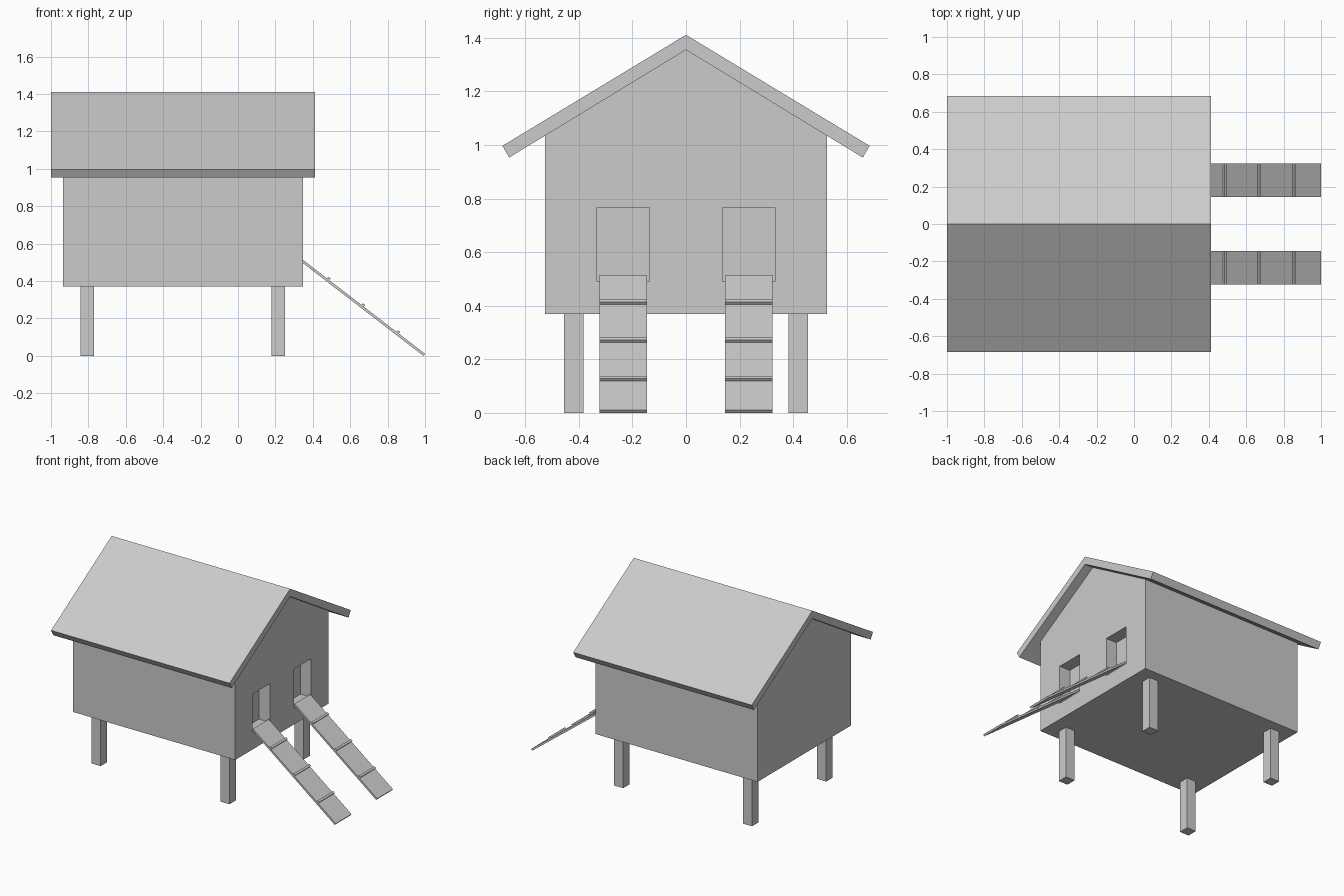
import bpy, bmesh
from math import hypot
from mathutils import Vector

if "Cube" in bpy.data.objects:
    bpy.data.objects.remove(bpy.data.objects["Cube"])


def prism(name, profile, axis, lo, hi):
    """Extrude a 2D profile: axis 'x' takes (y, z) points, axis 'y' takes (x, z)."""
    bm = bmesh.new()
    place = (lambda a, b: (lo, a, b)) if axis == 'x' else (lambda a, b: (a, lo, b))
    face = bm.faces.new([bm.verts.new(place(a, b)) for a, b in profile])
    ext = bmesh.ops.extrude_face_region(bm, geom=[face])
    move = Vector((hi - lo, 0, 0) if axis == 'x' else (0, hi - lo, 0))
    bmesh.ops.translate(bm, vec=move, verts=[v for v in ext['geom'] if isinstance(v, bmesh.types.BMVert)])
    bmesh.ops.recalc_face_normals(bm, faces=bm.faces)
    mesh = bpy.data.meshes.new(name)
    bm.to_mesh(mesh)
    bm.free()
    obj = bpy.data.objects.new(name, mesh)
    bpy.context.collection.objects.link(obj)
    return obj


def box(name, x0, x1, y0, y1, z0, z1):
    return prism(name, [(x0, z0), (x1, z0), (x1, z1), (x0, z1)], 'y', y0, y1)


# Coop body with gable ends
WALL_X = 0.347
body = prism("coop_body", [(-0.527, 0.37), (0.527, 0.37), (0.527, 1.036),
                           (0, 1.355), (-0.527, 1.036)], 'x', -0.935, WALL_X)

# Overhanging pitched roof
prism("roof", [(0, 1.411), (0.685, 0.997), (0.66, 0.953), (0, 1.355),
               (-0.66, 0.953), (-0.685, 0.997)], 'x', -1.0, 0.413)

# Corner legs
for x in (-0.805, 0.215):
    for y in (-0.419, 0.419):
        box("leg", x - 0.036, x + 0.036, y - 0.036, y + 0.036, 0, 0.372)

# Ramp direction, along its top surface
top, foot = Vector((0.345, 0.515)), Vector((1.0, 0.011))
d = (foot - top).normalized()
up = Vector((-d.y, d.x))


def bar(name, start, length, height, yc):
    a, b = start, start + d * length
    prism(name, [tuple(p) for p in (a, b, b + up * height, a + up * height)],
          'y', yc - 0.089, yc + 0.089)


for side in (-1, 1):
    # Recessed doorway cut into the right wall
    yc = side * 0.234
    cutter = box("doorway_cutter", WALL_X - 0.085, WALL_X + 0.1,
                 yc - 0.098, yc + 0.098, 0.49, 0.766)
    cutter.hide_render = True
    cutter.hide_set(True)
    cut = body.modifiers.new("doorway", 'BOOLEAN')
    cut.operation, cut.solver, cut.object = 'DIFFERENCE', 'EXACT', cutter

    # Ramp plank and its cross slats
    bar("ramp", top - up * 0.014, (foot - top).length, 0.014, yc)
    for x in (0.476, 0.661, 0.848):
        bar("ramp_slat", top + d * ((x - top.x) / d.x) - up * 0.002, 0.015, 0.0135, yc)
